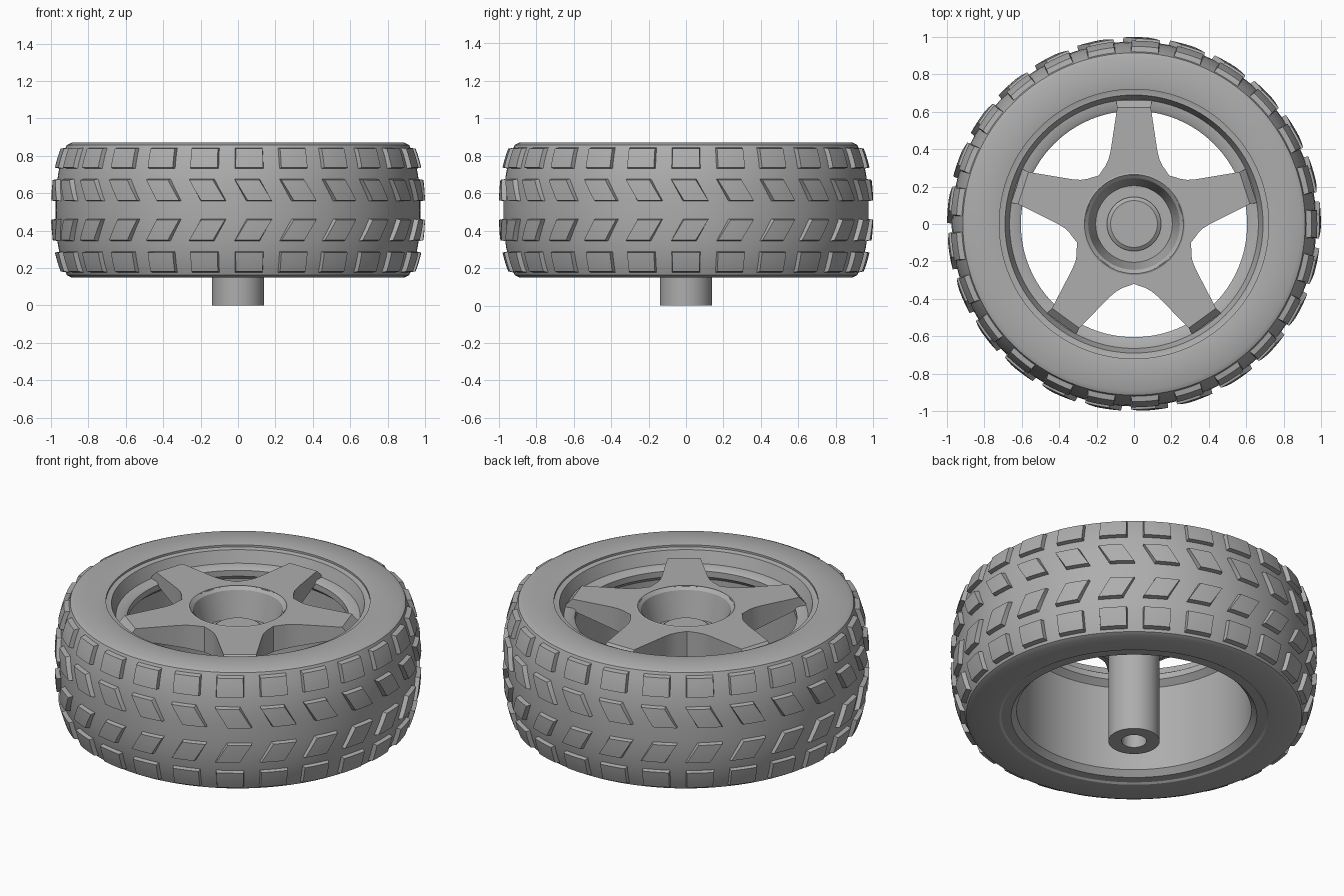
import bpy, bmesh
from math import sin, cos, pi, radians, hypot, atan2

cube = bpy.data.objects.get("Cube")
if cube:
    bpy.data.objects.remove(cube, do_unlink=True)

grey = bpy.data.materials.new("plain grey")
grey.use_nodes = True
tone = (0.42, 0.42, 0.42, 1)
grey.diffuse_color = tone
grey.node_tree.nodes["Principled BSDF"].inputs["Base Color"].default_value = tone

MID = 0.51          # height of the tyre's middle plane
BLOCKS = 25         # tread blocks per row


def finish(bm, name, angle=30):
    """Turn a bmesh into a named, shaded object."""
    bmesh.ops.recalc_face_normals(bm, faces=bm.faces)
    mesh = bpy.data.meshes.new(name)
    bm.to_mesh(mesh)
    bm.free()
    mesh.materials.append(grey)
    obj = bpy.data.objects.new(name, mesh)
    bpy.context.collection.objects.link(obj)
    bpy.ops.object.select_all(action='DESELECT')
    obj.select_set(True)
    bpy.context.view_layer.objects.active = obj
    bpy.ops.object.shade_smooth_by_angle(angle=radians(angle))
    return obj


def lathe(name, profile, steps=128, closed=True):
    """Spin an (r, z) profile about the z axis."""
    bm = bmesh.new()
    verts = [bm.verts.new((r, 0, z)) for r, z in profile]
    pairs = list(zip(verts, verts[1:]))
    if closed:
        pairs.append((verts[-1], verts[0]))
    edges = [bm.edges.new(p) for p in pairs]
    bmesh.ops.spin(bm, geom=verts + edges, cent=(0, 0, 0), axis=(0, 0, 1),
                   angle=2 * pi, steps=steps, use_duplicate=False)
    bmesh.ops.remove_doubles(bm, verts=bm.verts, dist=0.0005)
    return finish(bm, name)


def tyre_radius(z):
    return 0.975 - 0.055 * abs((z - MID) / 0.34) ** 2.5


# Tyre carcass: flat side walls, small shoulder and a crowned tread
crown = [(tyre_radius(MID + h / 20), MID + h / 20) for h in range(6, -7, -1)]
lathe("tyre", [(0.72, 0.6), (0.72, 0.865), (0.75, 0.87), (0.89, 0.87), (0.915, 0.858)]
      + crown + [(0.915, 0.162), (0.89, 0.15), (0.735, 0.15), (0.72, 0.16)])

# Rim barrel with outer flange, inner ledge and lower lip
lathe("rim", [(0.745, 0.862), (0.735, 0.855), (0.69, 0.85), (0.665, 0.78),
              (0.62, 0.775), (0.605, 0.765), (0.605, 0.73), (0.64, 0.7),
              (0.64, 0.19), (0.67, 0.158), (0.735, 0.158), (0.745, 0.17)])

# Hub: bowl, centre stub and hollow shaft
lathe("hub_and_shaft", [(0, 0.705), (0.125, 0.705), (0.145, 0.69), (0.145, 0.66),
                        (0.205, 0.66), (0.245, 0.815), (0.265, 0.833), (0.285, 0.825),
                        (0.23, 0.62), (0.14, 0.62), (0.14, 0), (0.068, 0),
                        (0.068, 0.35), (0, 0.35)], steps=64, closed=False)


def tread_row(name, low, high, width, shear=0, shift=0):
    """A ring of raised blocks that follow the crown of the tyre."""
    bm = bmesh.new()
    n = 4

    def layer(centre, lift, inset):
        rows = []
        for j in range(n + 1):
            v = j / n
            z = low + inset + (high - low - 2 * inset) * v
            row = []
            for i in range(n + 1):
                s = (i / n - 0.5) * (width - 2 * inset) + shift - shear * (v - 0.5)
                a = centre + s / 0.97
                r = tyre_radius(z) + lift
                row.append(bm.verts.new((r * cos(a), r * sin(a), z)))
            rows.append(row)
        return rows

    for k in range(BLOCKS):
        centre = 2 * pi * k / BLOCKS
        top = layer(centre, 0.025, 0.007)
        base = layer(centre, -0.012, 0)
        for j in range(n):
            for i in range(n):
                bm.faces.new((top[j][i], top[j][i + 1], top[j + 1][i + 1], top[j + 1][i]))
        rim_of = lambda g: (g[0][:-1] + [r[-1] for r in g[:-1]]
                            + g[-1][:0:-1] + [r[0] for r in g[:0:-1]])
        t, b = rim_of(top), rim_of(base)
        for i in range(len(t)):
            m = (i + 1) % len(t)
            bm.faces.new((t[i], b[i], b[m], t[m]))
    return finish(bm, name)


# Four rows: square shoulder blocks and slanted centre blocks, mirrored in height
for side, word in ((1, "upper"), (-1, "lower")):
    span = lambda a, b: sorted((MID + side * a, MID + side * b))
    tread_row(word + "_shoulder_blocks", *span(0.22, 0.335), 0.16)
    tread_row(word + "_centre_blocks", *span(0.045, 0.168), 0.14, side * 0.065, 0.02)

# Five-spoke star: half a spoke outline, mirrored and repeated
half = [(0.09, 0.622), (0.125, 0.39), (0.136, 0.345), (0.152, 0.312), (0.172, 0.284)]
valley = (0.188, 0.259)
outline = [(-x, y) for x, y in half[::-1]] + half + [valley]
bm = bmesh.new()
rings = []
for k in range(5):
    turn = 2 * pi * k / 5
    for x, y in outline:
        r, a = hypot(x, y), atan2(y, x) - turn
        under = 0.66 + 0.1 * (r - 0.26) / 0.36
        rings.append([bm.verts.new((q * cos(a), q * sin(a), z)) for q, z in
                      ((0.262, 0.83), (r, 0.83), (r, under), (0.262, 0.66))])
tips = []
for i, p in enumerate(rings):
    q = rings[(i + 1) % len(rings)]
    for c in range(4):
        d = (c + 1) % 4
        face = bm.faces.new((p[c], p[d], q[d], q[c]))
        if c == 1 and i % len(outline) == len(half) - 1:
            tips.append(face)
bmesh.ops.recalc_face_normals(bm, faces=bm.faces)
# Spoke ends bend down on to the rim ledge
for face in bmesh.ops.extrude_discrete_faces(bm, faces=tips)["faces"]:
    for v in face.verts:
        grow = 1.06
        v.co.x *= grow
        v.co.y *= grow
        v.co.z -= 0.04 if v.co.z > 0.8 else 0.01
bmesh.ops.remove_doubles(bm, verts=bm.verts, dist=0.0005)
finish(bm, "spokes", 25)
